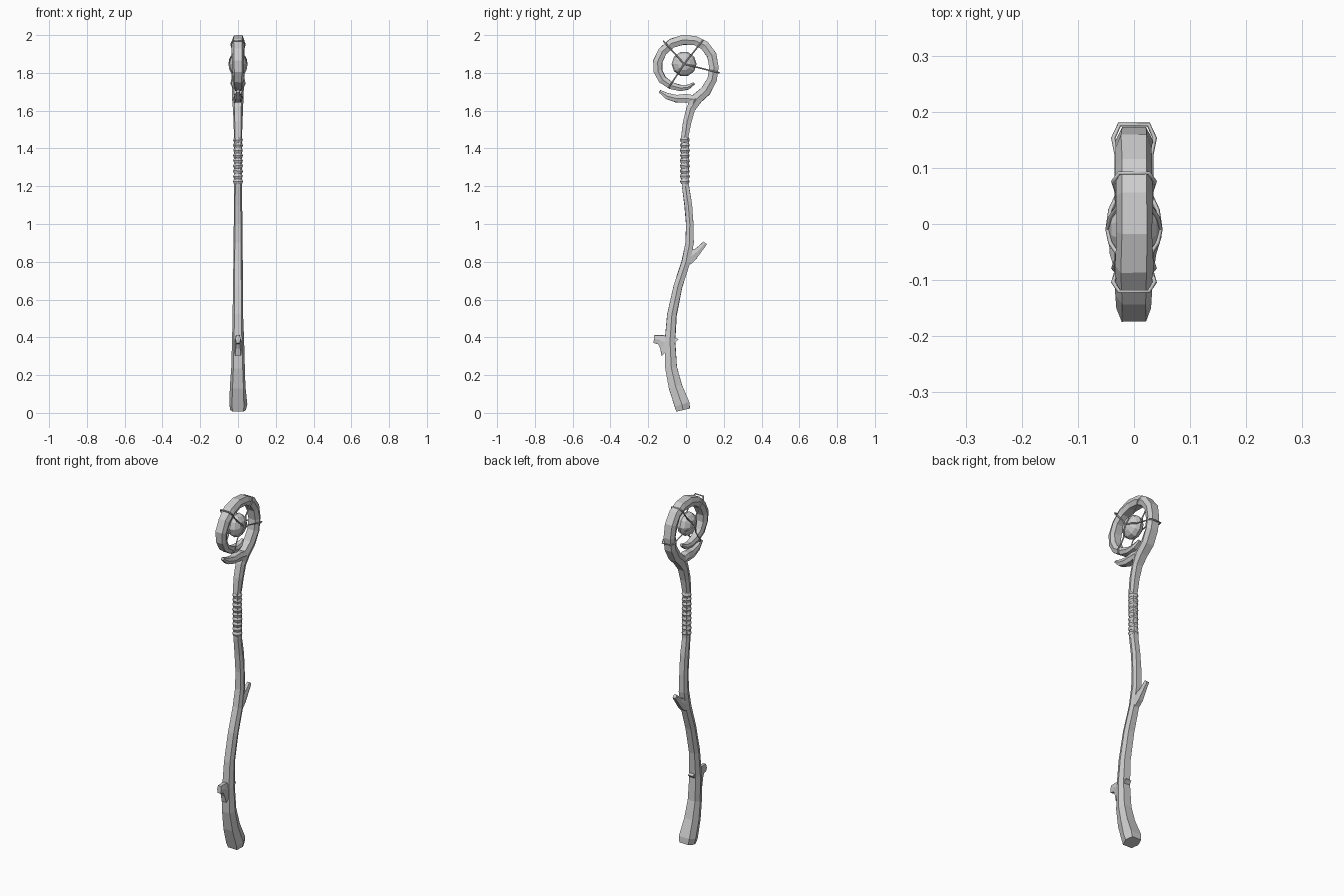
import bpy, bmesh, math, random
from mathutils import Vector

random.seed(4)
# six-sided section: wide flat towards +/- in-plane normal
HEX = [(1, 0), (0.68, 1), (-0.68, 1), (-1, 0), (-0.68, -1), (0.68, -1)]


def finish(name, bm):
    bmesh.ops.recalc_face_normals(bm, faces=bm.faces)
    me = bpy.data.meshes.new(name)
    bm.to_mesh(me)
    bm.free()
    ob = bpy.data.objects.new(name, me)
    bpy.context.collection.objects.link(ob)
    return ob


def limb(name, path, jitter=0.06):
    """Hexagonal tube along points (y, z, half width in x, half width in plane)."""
    bm = bmesh.new()
    rings = []
    for i, (y, z, rx, rn) in enumerate(path):
        a, b = path[max(i - 1, 0)], path[min(i + 1, len(path) - 1)]
        t = Vector((0, b[0] - a[0], b[1] - a[1])).normalized()
        n = Vector((0, t.z, -t.y))
        ring = []
        for u, v in HEX:
            k = 1 + random.uniform(-jitter, jitter)
            ring.append(bm.verts.new(Vector((u * rx * k, y, z)) + n * (v * rn * k)))
        rings.append(ring)
    for r, s in zip(rings, rings[1:]):
        for j in range(6):
            k = (j + 1) % 6
            bm.faces.new((r[j], r[k], s[k], s[j]))
    bm.faces.new(rings[0])
    bm.faces.new(rings[-1])
    return finish(name, bm)


# crooked shaft running on into the spiral head
limb("shaft_and_spiral", [
    (-0.015, 0.015, 0.043, 0.038), (-0.022, 0.045, 0.047, 0.040), (-0.055, 0.14, 0.041, 0.036),
    (-0.078, 0.24, 0.035, 0.031), (-0.085, 0.38, 0.031, 0.028),
    (-0.075, 0.52, 0.027, 0.025), (-0.043, 0.67, 0.026, 0.023),
    (0.0, 0.80, 0.025, 0.023), (0.019, 0.90, 0.025, 0.022),
    (0.020, 1.00, 0.023, 0.020), (0.012, 1.10, 0.022, 0.020),
    (-0.003, 1.20, 0.021, 0.019), (-0.006, 1.46, 0.021, 0.019),
    (0.006, 1.54, 0.024, 0.021), (0.024, 1.61, 0.026, 0.023),
    (0.058, 1.664, 0.030, 0.030), (0.104, 1.705, 0.032, 0.028),
    (0.138, 1.765, 0.033, 0.026), (0.149, 1.83, 0.033, 0.025),
    (0.136, 1.895, 0.033, 0.025), (0.100, 1.945, 0.033, 0.025),
    (0.050, 1.97, 0.033, 0.025), (-0.015, 1.975, 0.033, 0.025),
    (-0.075, 1.957, 0.033, 0.024), (-0.125, 1.914, 0.032, 0.024),
    (-0.150, 1.86, 0.031, 0.024), (-0.149, 1.81, 0.029, 0.023),
    (-0.125, 1.765, 0.027, 0.021), (-0.080, 1.733, 0.025, 0.019),
    (-0.030, 1.720, 0.022, 0.016), (0.010, 1.724, 0.019, 0.013),
    (0.044, 1.745, 0.008, 0.006)])

# thorn curling back under the spiral
limb("spiral_thorn", [
    (0.028, 1.61, 0.024, 0.022), (0.045, 1.66, 0.029, 0.034), (0.0, 1.665, 0.026, 0.023),
    (-0.05, 1.664, 0.022, 0.020), (-0.10, 1.677, 0.017, 0.016),
    (-0.140, 1.703, 0.009, 0.007)])

# cut-off twigs
limb("upper_twig", [
    (0.005, 0.815, 0.020, 0.034), (0.035, 0.835, 0.019, 0.029),
    (0.063, 0.857, 0.015, 0.018), (0.088, 0.884, 0.012, 0.013), (0.102, 0.900, 0.010, 0.011)])
limb("lower_twig", [
    (-0.085, 0.345, 0.022, 0.062), (-0.112, 0.372, 0.018, 0.042),
    (-0.140, 0.388, 0.015, 0.025), (-0.170, 0.391, 0.013, 0.021)])

# cord grip: stacked bulging turns
N = 9
for i in range(N):
    bpy.ops.mesh.primitive_torus_add(
        major_segments=10, minor_segments=6, major_radius=0.015, minor_radius=0.0115,
        location=(0, -0.006, 1.225 + 0.22 * i / (N - 1)),
        rotation=(random.uniform(-0.08, 0.08), random.uniform(-0.06, 0.06), i))
    ob = bpy.context.object
    ob.name = "grip_cord"
    ob.scale.z = 1.35

# faceted gem, poles along x
bpy.ops.mesh.primitive_uv_sphere_add(
    segments=10, ring_count=6, radius=0.066, location=(0, -0.01, 1.847),
    rotation=(0, math.pi / 2, 0))
gem = bpy.context.object
gem.name = "gem"
gem.scale = (1, 1, 0.7)

# wires crossing the gem and looping round the spiral
for deg, reach in ((51.6, 0.163), (-14, 0.193), (237, 0.150), (132, 0.165)):
    d = Vector((0, math.cos(math.radians(deg)), math.sin(math.radians(deg))))
    c = Vector((0, -0.01, 1.847))
    half = [(0.047, 0.0), (0.042, 0.036), (0.030, 0.063), (0.031, reach - 0.055),
            (0.037, reach - 0.025), (0.026, reach)]
    loop = half + [(-x, r) for x, r in reversed(half)]
    cu = bpy.data.curves.new("wire", 'CURVE')
    cu.dimensions = '3D'
    cu.bevel_depth = 0.004
    cu.bevel_resolution = 0
    sp = cu.splines.new('POLY')
    sp.points.add(len(loop) - 1)
    for p, (x, r) in zip(sp.points, loop):
        p.co = (*(c + d * r + Vector((x, 0, 0))), 1)
    bpy.context.collection.objects.link(bpy.data.objects.new("gem_wire", cu))
